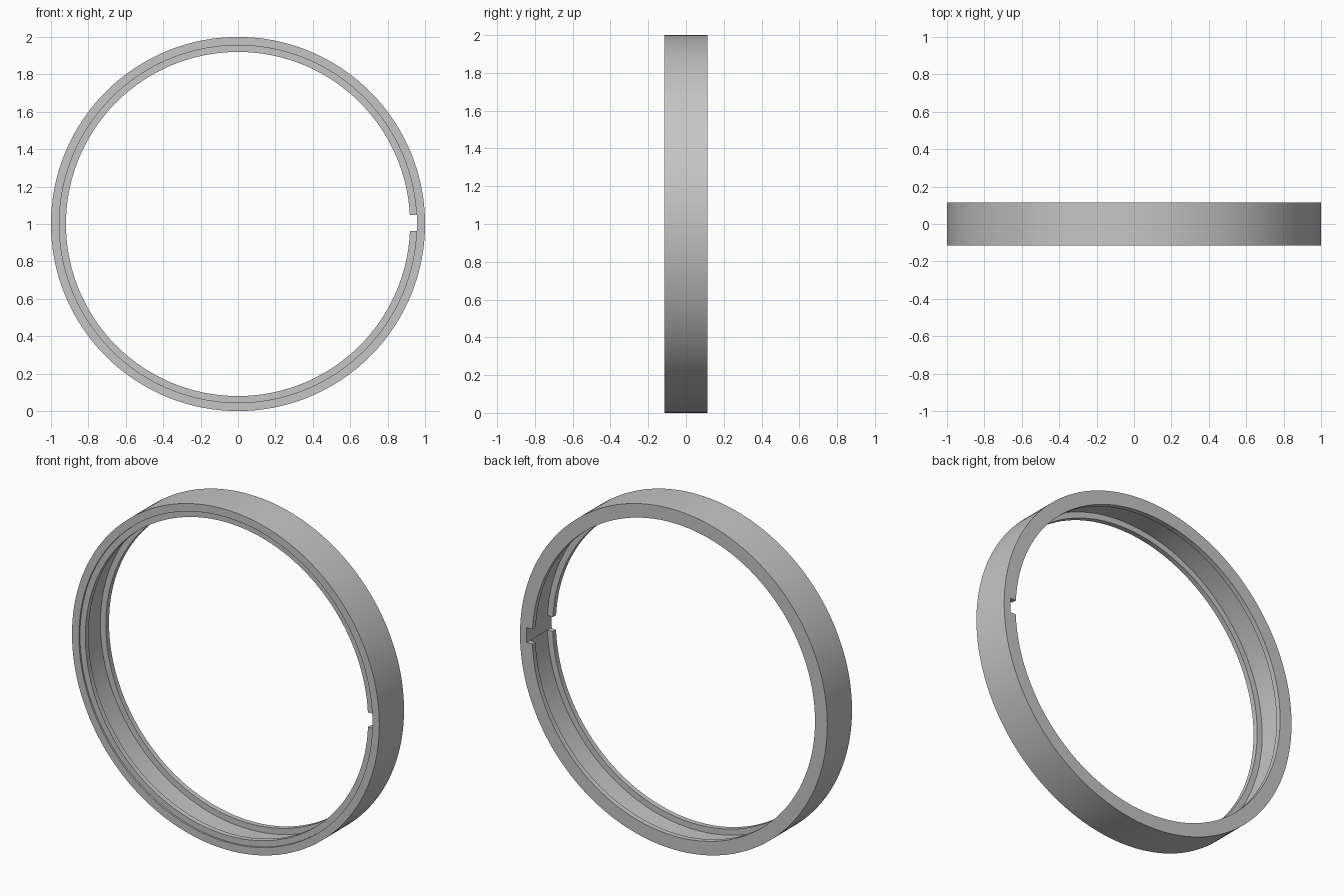
import bpy, bmesh
from math import radians, tau
from mathutils import Matrix

cube = bpy.data.objects.get("Cube")
if cube:
    bpy.data.objects.remove(cube, do_unlink=True)

OUTER, GROOVE, INNER = 1.0, 0.955, 0.92
HALF = 0.115        # half width of the band
LIP = 0.03          # lip thickness
STEP = 0.01         # shallow set-back of the front lip
SEGMENTS = 180

grey = bpy.data.materials.new("plain_grey")
grey.use_nodes = True
colour = (0.56, 0.56, 0.56, 1)
grey.diffuse_color = colour
grey.node_tree.nodes["Principled BSDF"].inputs["Base Color"].default_value = colour


def add_object(name, bm):
    mesh = bpy.data.meshes.new(name)
    bm.to_mesh(mesh)
    bm.free()
    mesh.materials.append(grey)
    obj = bpy.data.objects.new(name, mesh)
    bpy.context.collection.objects.link(obj)
    return obj


# Ring: channel-shaped section (radius, y) revolved about the y axis
front = -HALF + STEP
section = [
    (OUTER, -HALF), (GROOVE, -HALF), (GROOVE, front), (INNER, front),
    (INNER, front + LIP), (GROOVE, front + LIP),
    (GROOVE, HALF - LIP), (INNER, HALF - LIP), (INNER, HALF), (OUTER, HALF),
]
bm = bmesh.new()
verts = [bm.verts.new((r, y, 0)) for r, y in section]
edges = [bm.edges.new((a, b)) for a, b in zip(verts, verts[1:] + verts[:1])]
bmesh.ops.spin(bm, geom=verts + edges, cent=(0, 0, 0), axis=(0, 1, 0),
               angle=tau, steps=SEGMENTS, use_merge=True)
bmesh.ops.remove_doubles(bm, verts=bm.verts, dist=1e-5)
bmesh.ops.recalc_face_normals(bm, faces=bm.faces)
bmesh.ops.translate(bm, vec=(0, 0, 1), verts=bm.verts)
ring = add_object("channel_ring", bm)

# Notch: one slot cut through both lips on the left side
bm = bmesh.new()
bmesh.ops.create_cube(bm, size=1, matrix=Matrix.Translation((0.906, 0, 1.006))
                      @ Matrix.Diagonal((0.1, 0.4, 0.086, 1)))
cutter = add_object("notch_cutter", bm)
cutter.hide_render = True

cut = ring.modifiers.new("notch", 'BOOLEAN')
cut.operation = 'DIFFERENCE'
cut.solver = 'EXACT'
cut.object = cutter

bpy.ops.object.select_all(action='DESELECT')
bpy.context.view_layer.objects.active = ring
ring.select_set(True)
bpy.ops.object.modifier_apply(modifier=cut.name)
bpy.data.objects.remove(cutter, do_unlink=True)
bpy.ops.object.shade_smooth_by_angle(angle=radians(30))
